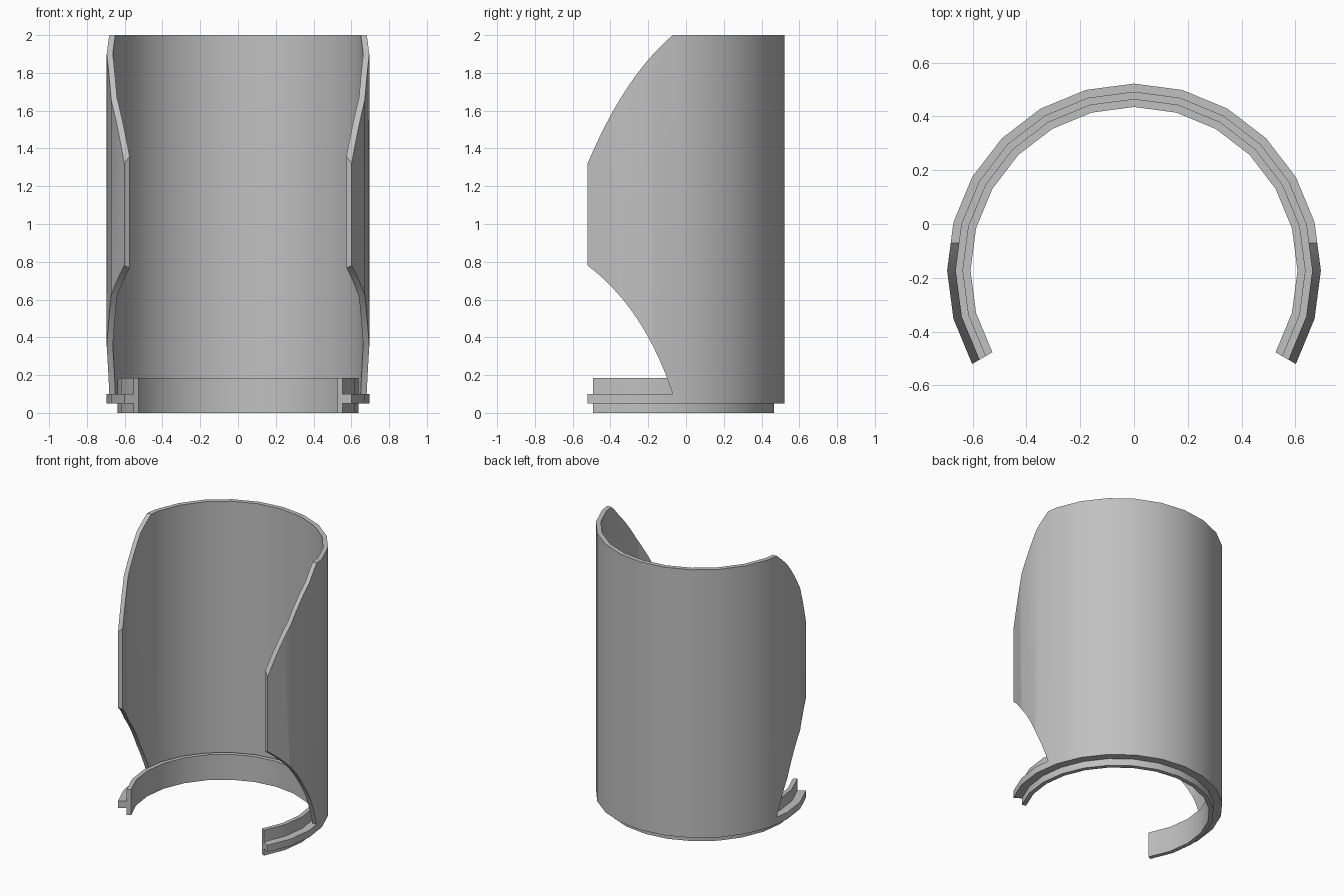
import bpy
import bmesh
from math import cos, sin, radians
from mathutils import Vector

cube = bpy.data.objects.get("Cube")
if cube:
    bpy.data.objects.remove(cube, do_unlink=True)

CENTRE_Y = -0.173      # axis of the arc
OUTER, INNER = 0.695, 0.663
FLANGE_LOW, FLANGE_TOP = 0.05, 0.1

grey = bpy.data.materials.new("plain grey")
grey.use_nodes = True
colour = (0.53, 0.53, 0.53, 1)
grey.diffuse_color = colour
grey.node_tree.nodes["Principled BSDF"].inputs["Base Color"].default_value = colour


def loft(name, loops):
    """Solid through a row of matching closed loops, capped at both ends."""
    bm = bmesh.new()
    rows = [[bm.verts.new(p) for p in loop] for loop in loops]
    n = len(rows[0])
    for a, b in zip(rows, rows[1:]):
        for i in range(n):
            j = (i + 1) % n
            bm.faces.new((a[i], a[j], b[j], b[i]))
    bm.faces.new(rows[0])
    bm.faces.new(rows[-1])
    bmesh.ops.recalc_face_normals(bm, faces=bm.faces)
    mesh = bpy.data.meshes.new(name)
    bm.to_mesh(mesh)
    bm.free()
    mesh.materials.append(grey)
    obj = bpy.data.objects.new(name, mesh)
    bpy.context.collection.objects.link(obj)
    return obj


def arc_sweep(name, section):
    """Sweep a (radius, height) section from -30 to 210 degrees in 16 steps."""
    angles = [radians(-30 + 15 * i) for i in range(17)]
    return loft(name, [[(r * cos(a), CENTRE_Y + r * sin(a), z)
                        for r, z in section] for a in angles])


def bend(p0, p1, p2, steps=14):
    """Quadratic curve in the side plane."""
    p0, p1, p2 = Vector(p0), Vector(p1), Vector(p2)
    return [tuple((1 - t) ** 2 * p0 + 2 * t * (1 - t) * p1 + t * t * p2)
            for t in (i / steps for i in range(steps + 1))]


def activate(obj):
    bpy.ops.object.select_all(action='DESELECT')
    obj.select_set(True)
    bpy.context.view_layer.objects.active = obj


# Curved wall, including the outer edge of the flange
wall = arc_sweep("curved_wall", [(INNER, FLANGE_LOW), (OUTER, FLANGE_LOW),
                                 (OUTER, 2), (INNER, 2)])

# Side outline of the front opening: sloped shoulder, straight edge, lower sweep
outline = [(-1, 2.06), (0, 2.06)]
outline += bend((-0.07, 2), (-0.328, 1.78), (-0.521, 1.32))
outline += [(-0.54, 1.27), (-0.54, 0.795)]
outline += bend((-0.521, 0.78), (-0.222, 0.557), (-0.07, FLANGE_TOP))
outline += [(-1, FLANGE_TOP)]
cutter = loft("opening_cutter", [[(x, y, z) for y, z in outline] for x in (-1, 1)])
cutter.hide_render = True

cut = wall.modifiers.new("front opening", 'BOOLEAN')
cut.operation = 'DIFFERENCE'
cut.solver = 'EXACT'
cut.object = cutter
activate(wall)
bpy.ops.object.modifier_apply(modifier=cut.name)
bpy.data.objects.remove(cutter, do_unlink=True)

# Inner locating ring, with a lip that joins the wall and leaves a groove above
ring = arc_sweep("locating_ring", [
    (0.608, 0), (0.638, 0), (0.638, FLANGE_LOW), (INNER, FLANGE_LOW),
    (INNER, FLANGE_TOP), (0.638, FLANGE_TOP), (0.638, 0.185), (0.608, 0.185)])

# Soft shading around the arc, crisp rims
for part in (wall, ring):
    activate(part)
    bpy.ops.object.shade_smooth_by_angle(angle=radians(30))
